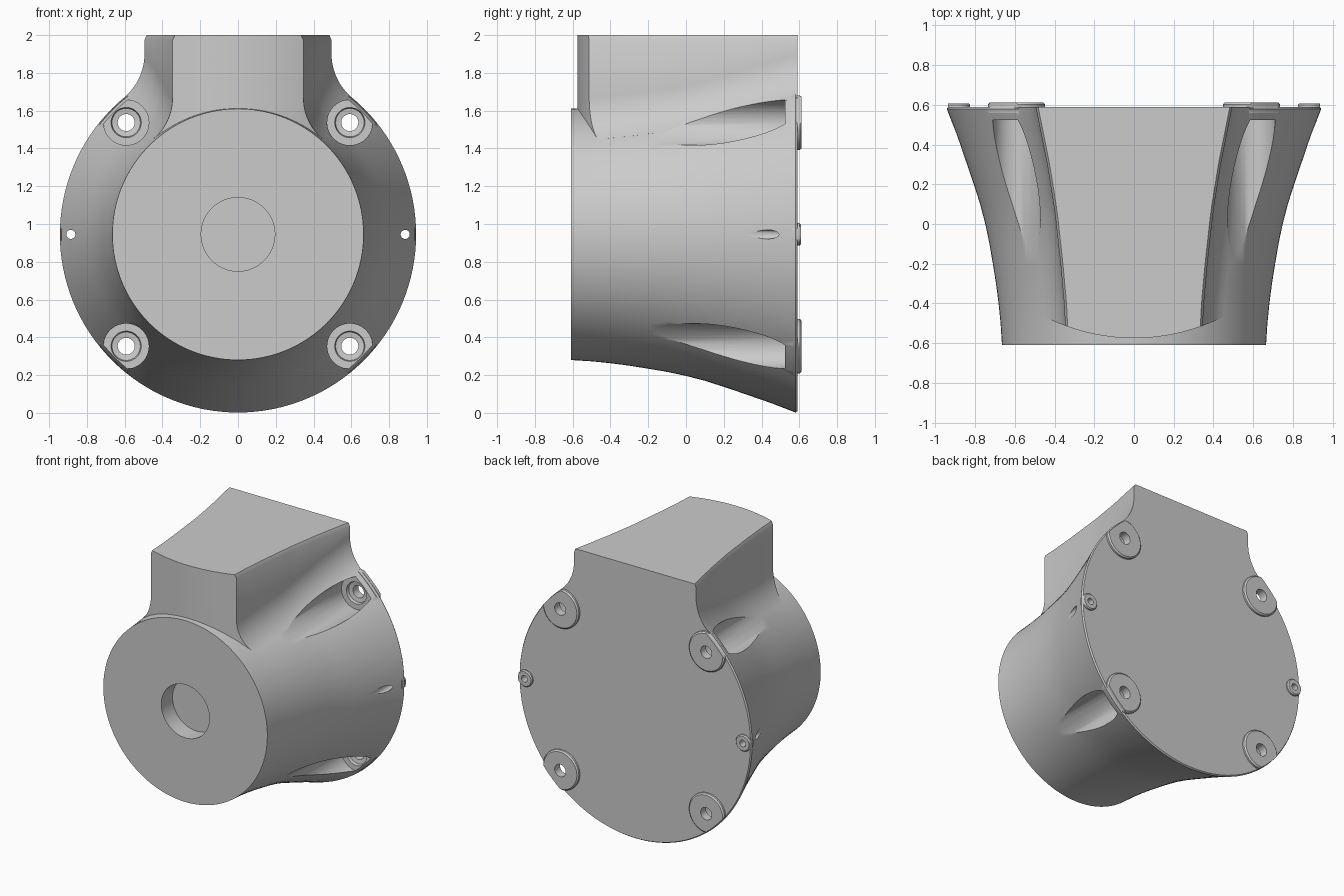
import bpy, bmesh, math

if "Cube" in bpy.data.objects:
    bpy.data.objects.remove(bpy.data.objects["Cube"])

AXIS_Z = 0.945          # height of the housing's horizontal axis
HUB = [(-0.61, 0.665), (-0.5, 0.672), (-0.4, 0.682), (-0.3, 0.695), (-0.2, 0.711),
       (-0.1, 0.728), (0.0, 0.749), (0.1, 0.775), (0.2, 0.807), (0.3, 0.841),
       (0.45, 0.893), (0.58, 0.943)]
NECK = [(-0.6, 0.342), (-0.4, 0.352), (-0.2, 0.37), (0.07, 0.4), (0.3, 0.437), (0.59, 0.495)]


def interp(table, y):
    for (y0, v0), (y1, v1) in zip(table, table[1:]):
        if y <= y1:
            return v0 + (v1 - v0) * (y - y0) / (y1 - y0)
    return table[-1][1]


def finish(name, bm):
    bmesh.ops.remove_doubles(bm, verts=bm.verts, dist=1e-6)
    bmesh.ops.recalc_face_normals(bm, faces=bm.faces)
    me = bpy.data.meshes.new(name)
    bm.to_mesh(me)
    bm.free()
    ob = bpy.data.objects.new(name, me)
    bpy.context.collection.objects.link(ob)
    return ob


def loft(bm, rings):
    """Skin closed rings of points and cap both ends."""
    loops = [[bm.verts.new(p) for p in r] for r in rings]
    n = len(loops[0])
    for a, b in zip(loops, loops[1:]):
        for i in range(n):
            j = (i + 1) % n
            bm.faces.new((a[i], a[j], b[j], b[i]))
    bm.faces.new(loops[0])
    bm.faces.new(loops[-1])


def turned(bm, profile, cx=0.0, cz=AXIS_Z, n=40, limit=None):
    """Solid turned about a y-parallel axis; profile is (radius, y)."""
    rings = []
    for r, y in profile:
        ring = []
        for i in range(n):
            a = 2 * math.pi * i / n
            x, z = cx + r * math.cos(a), cz + r * math.sin(a)
            d = math.hypot(x, z - AXIS_Z)
            if limit and d > limit:
                x, z = x * limit / d, AXIS_Z + (z - AXIS_Z) * limit / d
            ring.append((x, y, z))
        rings.append(ring)
    loft(bm, rings)


def boolean(target, tool, op):
    m = target.modifiers.new(op, 'BOOLEAN')
    m.operation, m.object, m.solver = op, tool, 'EXACT'
    bpy.context.view_layer.objects.active = target
    bpy.ops.object.modifier_apply(modifier=m.name)
    bpy.data.objects.remove(tool)


# round flared housing with a recess in its front
bm = bmesh.new()
turned(bm, [(0.195, -0.48), (0.195, -0.61)] + [(r, y) for y, r in HUB] + [(0.936, 0.59)], n=128)
body = finish("housing", bm)

# neck rising from the housing, blended into it by a fillet
bm = bmesh.new()
rings = []
for k in range(25):
    y = -0.6 + 1.19 * k / 24
    R, w, f = interp(HUB, y), interp(NECK, y), 0.3
    zc = math.sqrt((R + f) ** 2 - (w + f) ** 2)
    end = math.atan2(-zc, -(w + f)) + 2 * math.pi
    half = [(w - 0.012, 2 - AXIS_Z), (w, 1.975 - AXIS_Z)]
    for i in range(13):
        a = math.pi + (end - math.pi) * i / 12
        half.append((w + f + f * math.cos(a), zc + f * math.sin(a)))
    tx, tz = half[-1]
    half += [(tx * 0.97, tz * 0.97), (0.25, 0.35)]
    ring = half + [(-x, z) for x, z in reversed(half)]
    rings.append([(x, y, z + AXIS_Z) for x, z in ring])
loft(bm, rings)
neck = finish("neck", bm)

# the neck's front is a shallow upright arc
bm = bmesh.new()
loft(bm, [[(0.995 * math.cos(2 * math.pi * i / 128), 0.42 + 0.995 * math.sin(2 * math.pi * i / 128), z)
           for i in range(128)] for z in (0.9, 2.2)])
boolean(neck, finish("arc_tool", bm), 'INTERSECT')
boolean(body, neck, 'UNION')

# raised pads on the back, and the screw pockets and pin holes
pads, cuts = bmesh.new(), bmesh.new()
for sx in (-1, 1):
    for sz in (-1, 1):
        c = (0.592 * sx, AXIS_Z + 0.592 * sz)
        turned(pads, [(0.145, 0.56), (0.145, 0.603), (0.135, 0.612)], *c, limit=0.938)
        turned(cuts, [(0.12, -0.75), (0.12, 0.525), (0.08, 0.525), (0.075, 0.545),
                      (0.045, 0.55), (0.045, 0.7)], *c)
    c = (0.885 * sx, AXIS_Z)
    turned(pads, [(0.06, 0.56), (0.06, 0.6), (0.053, 0.608)], *c, n=24, limit=0.938)
    turned(cuts, [(0.024, 0.2), (0.024, 0.7)], *c, n=24)
boolean(body, finish("pads", pads), 'UNION')
boolean(body, finish("holes", cuts), 'DIFFERENCE')

# smooth surfaces with crisp edges
bpy.ops.object.select_all(action='DESELECT')
body.select_set(True)
bpy.context.view_layer.objects.active = body
bpy.ops.object.shade_smooth_by_angle(angle=math.radians(35))
